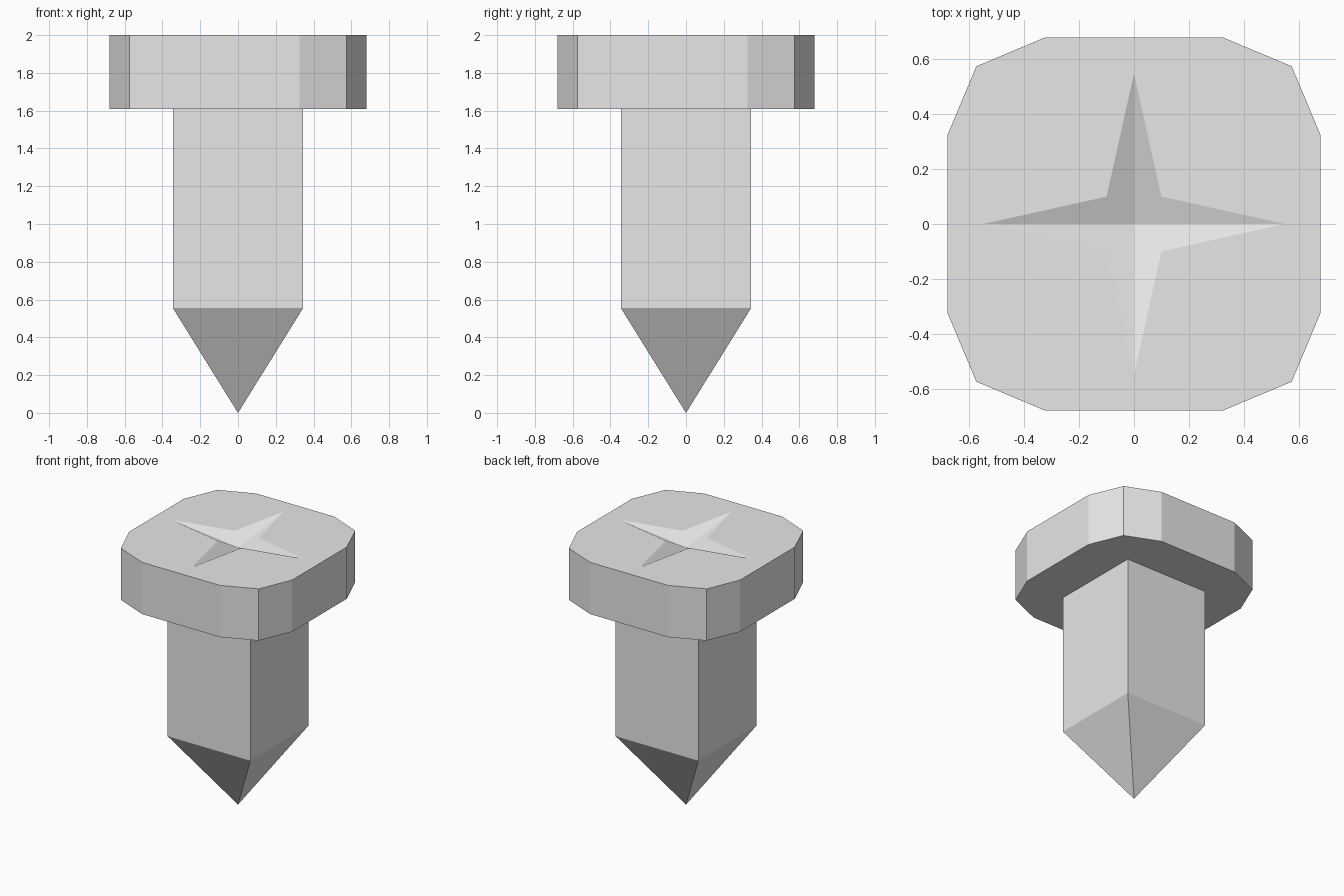
import bpy, bmesh
from math import pi
from mathutils import Matrix, Vector

cube = bpy.data.objects.get("Cube")
if cube:
    bpy.data.objects.remove(cube, do_unlink=True)

# Plain grey metal
grey = bpy.data.materials.new("plain_grey")
grey.use_nodes = True
grey.diffuse_color = (0.8, 0.8, 0.8, 1)
grey.node_tree.nodes["Principled BSDF"].inputs["Base Color"].default_value = (0.8, 0.8, 0.8, 1)


def finish(name, bm):
    bmesh.ops.remove_doubles(bm, verts=bm.verts, dist=0.0005)
    bmesh.ops.recalc_face_normals(bm, faces=bm.faces)
    mesh = bpy.data.meshes.new(name)
    bm.to_mesh(mesh)
    bm.free()
    mesh.materials.append(grey)
    obj = bpy.data.objects.new(name, mesh)
    bpy.context.collection.objects.link(obj)
    return obj


def quarter_turns(bm, points):
    """Add one face and its three copies turned about the z axis."""
    for i in range(4):
        turn = Matrix.Rotation(i * pi / 2, 3, 'Z')
        bm.faces.new([bm.verts.new(turn @ Vector(p)) for p in points])


TOP, UNDER, SHOULDER = 2.0, 1.61, 0.555
HALF = 0.345                      # half width of the shank

# Head: rounded square slab with a four-pointed star recess
bm = bmesh.new()
corner = [(0.68, 0.325), (0.575, 0.575), (0.325, 0.68)]
outline = corner + [(-0.325, 0.68)]
tip_x, tip_y = (0.55, 0, TOP), (0, 0.55, TOP)
inner, centre = (0.1, 0.1, TOP), (0, 0, TOP - 0.06)
quarter_turns(bm, [tip_x] + [(x, y, TOP) for x, y in corner] + [tip_y, inner])
quarter_turns(bm, [tip_y] + [(x, y, TOP) for x, y in outline[2:]])
quarter_turns(bm, [centre, tip_x, inner, tip_y])
for (ax, ay), (bx, by) in zip(outline, outline[1:]):
    quarter_turns(bm, [(ax, ay, UNDER), (bx, by, UNDER), (bx, by, TOP), (ax, ay, TOP)])
quarter_turns(bm, [(0, 0, UNDER), (0.68, -0.325, UNDER)] + [(x, y, UNDER) for x, y in corner])
finish("head", bm)

# Shank: square bar
bm = bmesh.new()
quarter_turns(bm, [(HALF, -HALF, SHOULDER), (HALF, HALF, SHOULDER),
                   (HALF, HALF, UNDER), (HALF, -HALF, UNDER)])
# Point: four-sided pyramid closing the bar
quarter_turns(bm, [(0, 0, 0), (HALF, HALF, SHOULDER), (HALF, -HALF, SHOULDER)])
finish("shank_and_point", bm)
